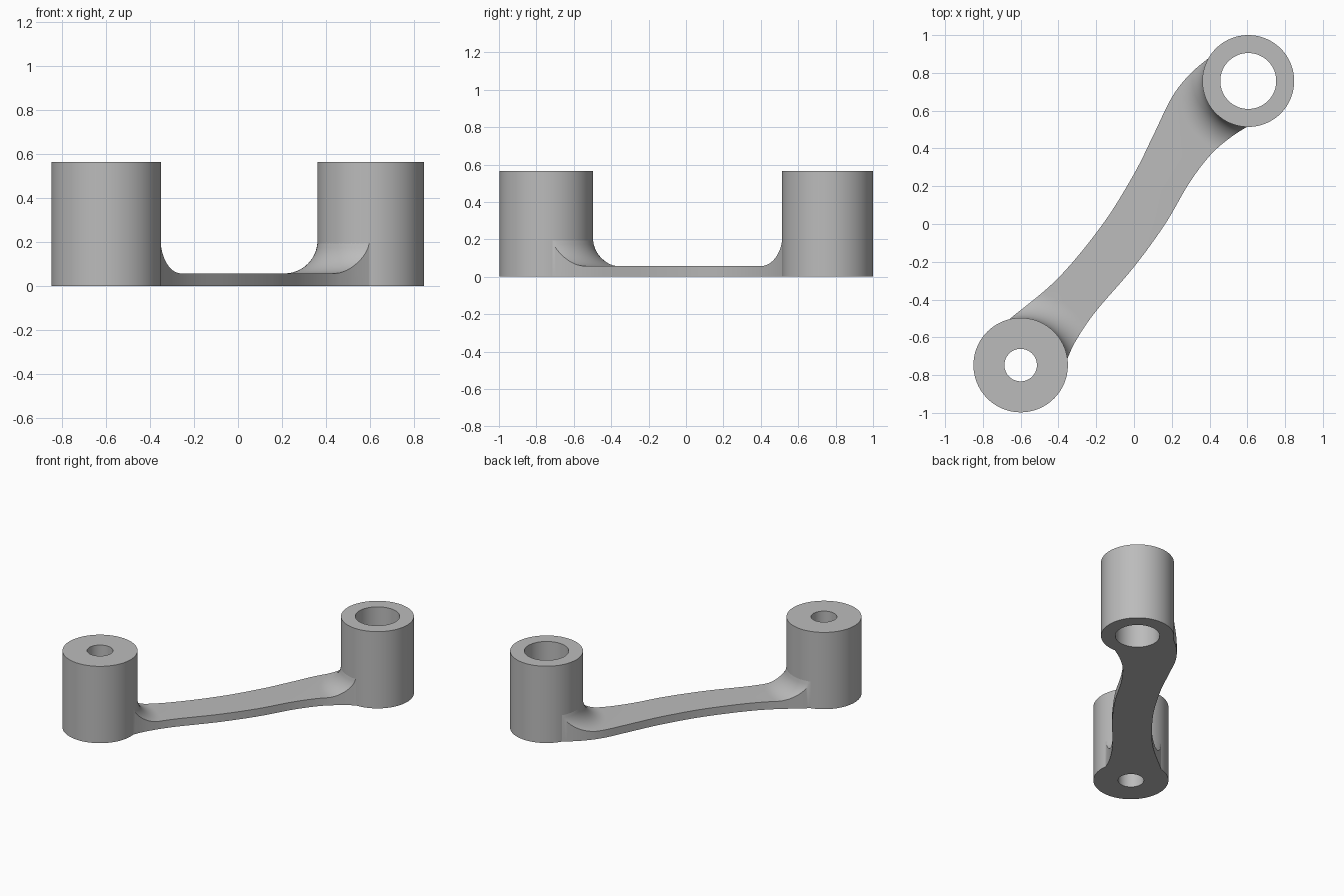
import bpy, bmesh, math
from mathutils import Vector

cube = bpy.data.objects.get("Cube")
if cube:
    bpy.data.objects.remove(cube, do_unlink=True)

HEIGHT, THICK, FILLET = 0.565, 0.057, 0.15
SEGMENTS, ROWS, COLS = 96, 14, 24
FRONT, FRONT_R, FRONT_HOLE = Vector((-0.6, -0.747)), 0.25, 0.086
BACK, BACK_R, BACK_HOLE = Vector((0.605, 0.757)), 0.243, 0.148

grey = bpy.data.materials.new("plain grey")
grey.use_nodes = True
grey.diffuse_color = (0.5, 0.5, 0.5, 1)
grey.node_tree.nodes["Principled BSDF"].inputs["Base Color"].default_value = (0.5, 0.5, 0.5, 1)


def finish(bm, name):
    bmesh.ops.recalc_face_normals(bm, faces=bm.faces)
    mesh = bpy.data.meshes.new(name)
    bm.to_mesh(mesh)
    bm.free()
    mesh.materials.append(grey)
    obj = bpy.data.objects.new(name, mesh)
    bpy.context.collection.objects.link(obj)
    bpy.ops.object.select_all(action='DESELECT')
    obj.select_set(True)
    bpy.context.view_layer.objects.active = obj
    bpy.ops.object.shade_smooth_by_angle(angle=math.radians(35))
    return obj


# Upright tube: a rectangular section swept round a circle
def tube(name, centre, outer, inner):
    bm = bmesh.new()
    rings = []
    for radius, z in ((outer, 0), (outer, HEIGHT), (inner, HEIGHT), (inner, 0)):
        angles = [math.tau * i / SEGMENTS for i in range(SEGMENTS)]
        rings.append([bm.verts.new((centre.x + radius * math.cos(a),
                                    centre.y + radius * math.sin(a), z)) for a in angles])
    for k in range(4):
        a, b = rings[k], rings[(k + 1) % 4]
        for i in range(SEGMENTS):
            j = (i + 1) % SEGMENTS
            bm.faces.new((a[i], a[j], b[j], b[i]))
    return finish(bm, name)


# Smooth curve through the control points
def spline(points, steps=30):
    p = [Vector(q) for q in points]
    p = [2 * p[0] - p[1]] + p + [2 * p[-1] - p[-2]]
    out = []
    for a, b, c, d in zip(p, p[1:], p[2:], p[3:]):
        for i in range(steps):
            t = i / steps
            out.append(0.5 * (2 * b + (c - a) * t + (2 * a - 5 * b + 4 * c - d) * t * t
                              + (3 * b - a - 3 * c + d) * t ** 3))
    return out + [p[-2]]


# Angle at which an edge curve crosses a circle round a boss
def crossing(curve, centre, radius):
    for a, b in zip(curve, curve[1:]):
        da, db = (a - centre).length - radius, (b - centre).length - radius
        if da * db <= 0 and da != db:
            v = a.lerp(b, da / (da - db)) - centre
            return math.atan2(v.y, v.x)


tube("front_boss", FRONT, FRONT_R, FRONT_HOLE)
tube("back_boss", BACK, BACK_R, BACK_HOLE)

# Arm side edges, from the front boss to the back boss
left = spline([(-0.69, -0.53), (-0.645, -0.492), (-0.4, -0.285), (-0.165, 0), (0, 0.265),
               (0.1, 0.465), (0.2, 0.67), (0.295, 0.792), (0.405, 0.886), (0.45, 0.915)])
right = spline([(-0.365, -0.76), (-0.347, -0.70), (-0.3, -0.605), (-0.2, -0.46), (0, -0.227),
                (0.165, 0), (0.29, 0.213), (0.4, 0.36), (0.5, 0.45), (0.6, 0.515), (0.65, 0.535)])

bm = bmesh.new()


# Hollow fillet rising to a boss, in arcs concentric with it
def fillet_patch(centre, radius):
    rows = []
    for k in range(ROWS + 1):
        phi = math.pi / 2 * k / ROWS
        gap = FILLET * (1 - math.cos(phi))
        z = THICK + FILLET * (1 - math.sin(phi))
        rho = radius + gap - (0.003 if k == 0 else 0)
        a, b = crossing(left, centre, rho), crossing(right, centre, rho)
        sweep = (b - a + math.pi) % math.tau - math.pi
        row = []
        for i in range(COLS + 1):
            t = a + sweep * i / COLS
            row.append(bm.verts.new((centre.x + rho * math.cos(t),
                                     centre.y + rho * math.sin(t), z)))
        rows.append(row)
    for p, q in zip(rows, rows[1:]):
        for i in range(COLS):
            bm.faces.new((p[i], p[i + 1], q[i + 1], q[i]))
    return rows


front_rows = fillet_patch(FRONT, FRONT_R)
back_rows = fillet_patch(BACK, BACK_R)


# Flat middle of the arm, bounded by the two fillets
def middle(curve):
    keep = [p for p in curve[::4] if (p - FRONT).length > FRONT_R + FILLET + 0.01
            and (p - BACK).length > BACK_R + FILLET + 0.01]
    return [bm.verts.new((p.x, p.y, THICK)) for p in keep]


mid_left, mid_right = middle(left), middle(right)
bm.faces.new(front_rows[-1] + mid_right + back_rows[-1][::-1] + mid_left[::-1])

# Outline of the whole arm, dropped to the ground for walls and underside
outline = front_rows[0] + [r[-1] for r in front_rows[1:]] + mid_right
outline += [r[-1] for r in back_rows[:0:-1]] + back_rows[0][::-1]
outline += [r[0] for r in back_rows[1:]] + mid_left[::-1] + [r[0] for r in front_rows[:0:-1]]
base = [bm.verts.new((v.co.x, v.co.y, 0)) for v in outline]
for i in range(len(outline)):
    j = (i + 1) % len(outline)
    bm.faces.new((outline[i], outline[j], base[j], base[i]))
bm.faces.new(base)
finish(bm, "curved_arm")
